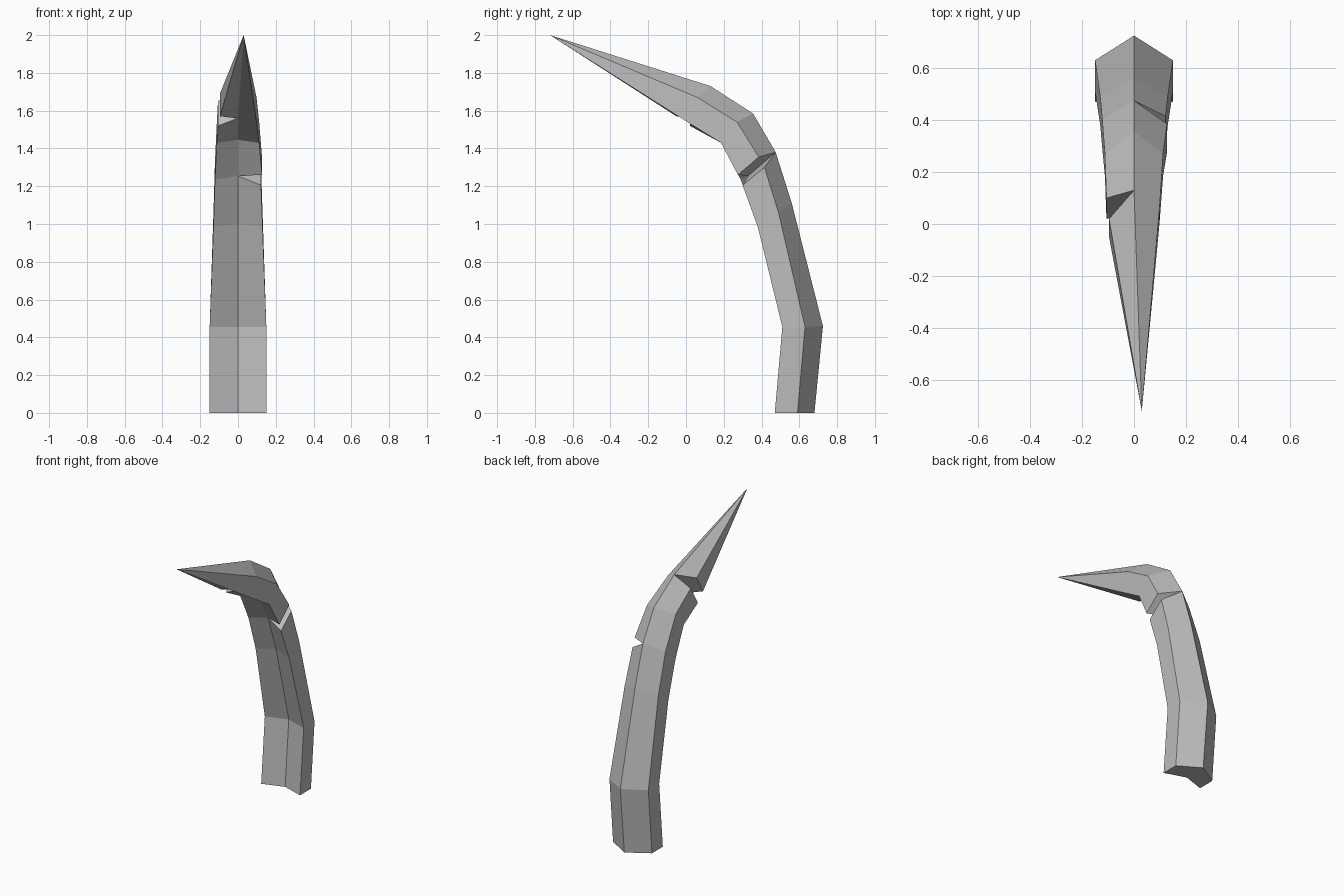
import bpy, bmesh

cube = bpy.data.objects.get("Cube")
if cube:
    bpy.data.objects.remove(cube)

# Matte grey
mat = bpy.data.materials.new("stone_grey")
mat.use_nodes = True
grey = (0.5, 0.5, 0.5, 1)
mat.diffuse_color = grey
mat.node_tree.nodes["Principled BSDF"].inputs["Base Color"].default_value = grey

# Each section: half width, then (y, z) of back ridge, side, front corner, front groove
SECTIONS = [
    (.150, (.68, 0), (.59, 0), (.47, 0), (.52, 0)),
    (.150, (.725, .46), (.63, .455), (.51, .455), (.56, .455)),
    (.130, (.56, 1.11), (.49, 1.06), (.38, .985), (.42, 1.0)),
    (.122, (.475, 1.38), (.40, 1.33), (.29, 1.235), (.33, 1.255)),
    (.112, (.355, 1.585), (.27, 1.54), (.185, 1.43), (.21, 1.445)),
    (.098, (.13, 1.73), (.06, 1.67), (.0, 1.545), (.03, 1.56)),
]
# Chips: (section, side) -> lower lip and upper lip, each half width, side, corner
CHIPS = {
    (3, 1): ((.122, (.415, 1.30), (.30, 1.205)), (.127, (.385, 1.355), (.275, 1.26))),
    (5, -1): ((.106, (.10, 1.65), (.02, 1.52)), (.096, (.02, 1.69), (-.05, 1.57))),
}

bm = bmesh.new()


def vert(x, yz):
    return bm.verts.new((x, *yz))


# Vertices of every half section, doubled where a chip splits it
rings = []
for i, (w, back, side, corner, groove) in enumerate(SECTIONS):
    b, f = vert(0, back), vert(0, groove)
    halves = {}
    for s in (1, -1):
        lips = CHIPS.get((i, s), ((w, side, corner),))
        strips = [(b, vert(s * lw, ls), vert(s * lw, lc), f) for lw, ls, lc in lips]
        if len(strips) == 2:
            for strip in strips:
                bm.faces.new(strip)
        halves[s] = (strips[0], strips[-1])
    rings.append(halves)

# Faces between neighbouring sections, then the pointed tip
tip = bm.verts.new((.03, -.72, 2.0))
for s in (1, -1):
    for low, high in zip(rings, rings[1:]):
        a, c = low[s][1], high[s][0]
        for k in range(3):
            bm.faces.new((a[k], a[k + 1], c[k + 1], c[k]))
    end = rings[-1][s][1]
    for k in range(3):
        bm.faces.new((end[k], end[k + 1], tip))
    bm.faces.new(rings[0][s][0])

bmesh.ops.recalc_face_normals(bm, faces=bm.faces)
mesh = bpy.data.meshes.new("curved_spike")
bm.to_mesh(mesh)
bm.free()
mesh.materials.append(mat)
spike = bpy.data.objects.new("curved_spike", mesh)
bpy.context.collection.objects.link(spike)
